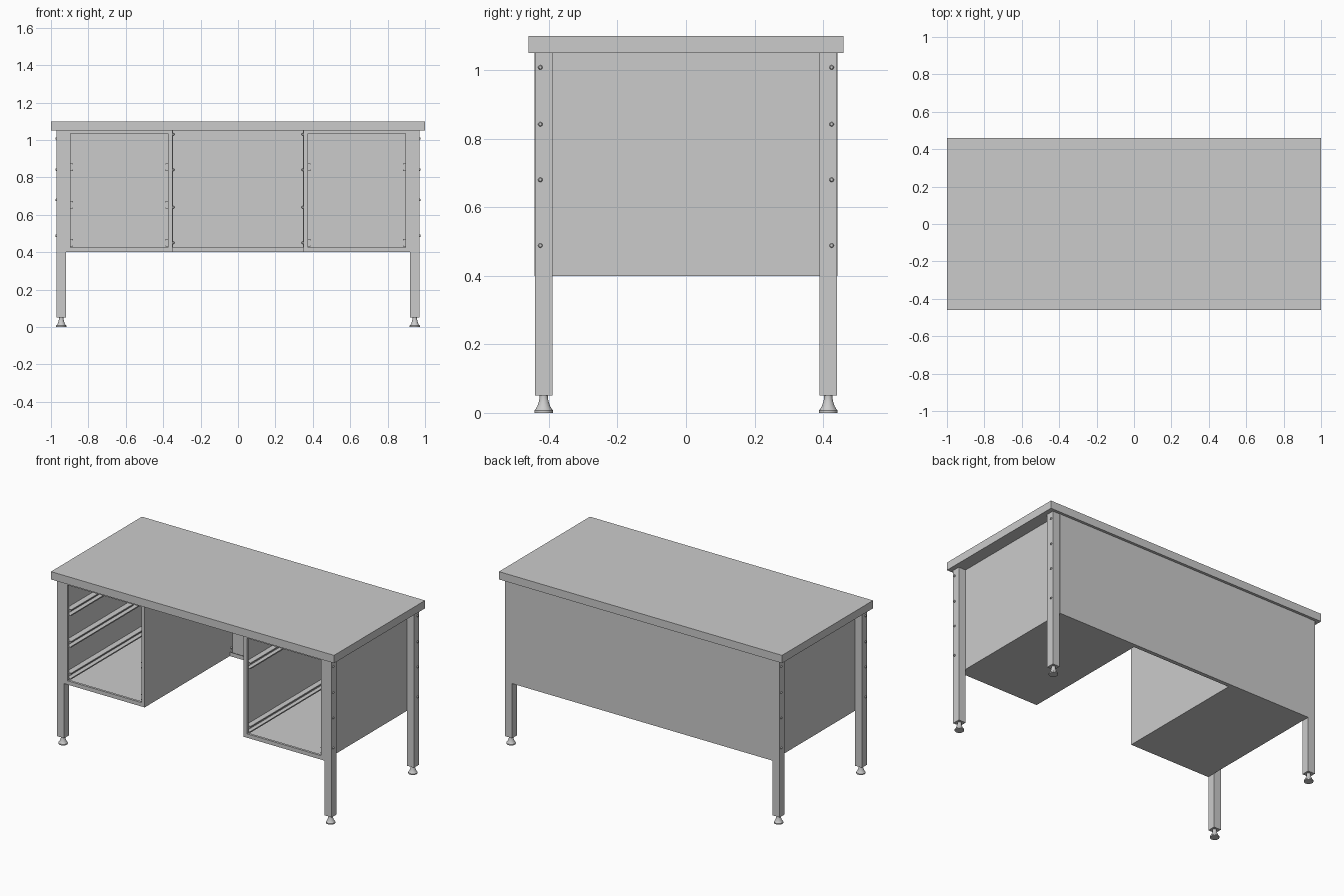
import bpy, bmesh, math
from mathutils import Matrix, Vector

if "Cube" in bpy.data.objects:
    bpy.data.objects.remove(bpy.data.objects["Cube"])


def finish(name, bm, smooth=False):
    bmesh.ops.recalc_face_normals(bm, faces=bm.faces[:])
    me = bpy.data.meshes.new(name)
    bm.to_mesh(me)
    bm.free()
    ob = bpy.data.objects.new(name, me)
    bpy.context.scene.collection.objects.link(ob)
    if smooth:
        bpy.ops.object.select_all(action='DESELECT')
        ob.select_set(True)
        bpy.context.view_layer.objects.active = ob
        bpy.ops.object.shade_smooth_by_angle(angle=math.radians(35))
    return ob


def boxes(name, *specs):
    """One object made of boxes given as (x0, x1, y0, y1, z0, z1)."""
    bm = bmesh.new()
    for x0, x1, y0, y1, z0, z1 in specs:
        size = (abs(x1 - x0), abs(y1 - y0), abs(z1 - z0))
        mid = ((x0 + x1) / 2, (y0 + y1) / 2, (z0 + z1) / 2)
        bmesh.ops.create_cube(bm, size=1, matrix=Matrix.Translation(mid) @ Matrix.Diagonal((*size, 1)))
    return finish(name, bm)


def lathe(name, profile, matrix, steps=24):
    """Spin an (r, z) profile around z, then place it."""
    bm = bmesh.new()
    verts = [bm.verts.new((r, 0, z)) for r, z in profile]
    edges = [bm.edges.new(p) for p in zip(verts, verts[1:])]
    bmesh.ops.spin(bm, geom=verts + edges, axis=(0, 0, 1), cent=(0, 0, 0),
                   angle=math.tau, steps=steps)
    bmesh.ops.remove_doubles(bm, verts=bm.verts[:], dist=1e-5)
    bm.transform(matrix)
    return finish(name, bm, smooth=True)


T = 0.003                 # sheet thickness
YF, YB = -0.442, 0.442    # front and back of the cabinets
Z0, Z1 = 0.40, 1.05       # bottom and top of the cabinets

FOOT = [(0, 0), (0.027, 0), (0.027, 0.007), (0.024, 0.010), (0.018, 0.021),
        (0.014, 0.034), (0.012, 0.044), (0.012, 0.052)]
BOLT = [(0.0065, -0.001), (0.0065, 0.003), (0.0045, 0.006), (0, 0.007)]

# Table top
boxes("table_top", (-1, 1, -0.459, 0.459, Z1, 1.10))

for s, side in ((-1, "left"), (1, "right")):
    # Legs with levelling feet and bolts
    for t, end in ((-1, "front"), (1, "back")):
        boxes(f"{end}_{side}_leg", (s * 0.92, s * 0.97, t * 0.39, t * 0.44, 0.05, Z1))
        lathe(f"{end}_{side}_foot", FOOT, Matrix.Translation((s * 0.945, t * 0.415, 0)))
        for z in (0.488, 0.68, 0.842, 1.008):
            lathe(f"{end}_{side}_leg_bolt", BOLT,
                  Matrix.Translation((s * 0.97, t * 0.425, z)) @ Matrix.Rotation(s * math.pi / 2, 4, 'Y'), 12)

    # Cabinet shell: outer wall, inner wall, floor, back
    xo, xi = s * 0.92, s * 0.35
    boxes(f"{side}_cabinet_shell",
          (xo, xo - s * T, YF, YB, Z0, Z1),
          (xi, xi + s * T, YF, YB, Z0, Z1),
          (xo, xi, YF, YB, Z0, Z0 + T),
          (xo, xi, YB - T, YB, Z0, Z1))

    # Folded front frame with short returns
    fo, fi, fb, ft = s * 0.895, s * 0.373, 0.425, 1.035
    yr = YF + 0.015
    boxes(f"{side}_cabinet_front_frame",
          (xo, fo, YF, YF + T, Z0, Z1), (fi, xi, YF, YF + T, Z0, Z1),
          (fo, fi, YF, YF + T, Z0, fb), (fo, fi, YF, YF + T, ft, Z1),
          (fo, fo + s * T, YF, yr, fb, ft), (fi, fi - s * T, YF, yr, fb, ft),
          (fo, fi, YF, yr, fb - T, fb), (fo, fi, YF, yr, ft, ft + T))

    # C-shaped drawer runners on both walls
    for z in ((0.45, 0.653, 0.855) if s < 0 else (0.45, 0.855)):
        for wall, tip in ((xo - s * T, s * 0.881), (xi + s * T, s * 0.387)):
            step = T if tip > wall else -T
            boxes(f"{side}_drawer_runner",
                  (wall, wall + step, -0.425, 0.42, z - 0.02, z + 0.02),
                  (wall, tip, -0.425, 0.42, z - 0.02, z - 0.02 + T),
                  (wall, tip, -0.425, 0.42, z + 0.02 - T, z + 0.02),
                  (tip - step, tip, -0.425, 0.42, z - 0.02, z - 0.013),
                  (tip - step, tip, -0.425, 0.42, z + 0.013, z + 0.02))

    # Rivets fixing the back panel to the cabinet
    for z in (0.45, 0.64, 0.84, 1.03):
        lathe("back_panel_rivet", BOLT,
              Matrix.Translation((s * (0.35 - T), 0.428, z)) @ Matrix.Rotation(-s * math.pi / 2, 4, 'Y'), 12)

# Knee-space back panel with folded side flanges and bottom lip
boxes("knee_back_panel",
      (-0.35, 0.35, YB - T, YB, Z0, Z1),
      (-0.35, -0.35 + T, 0.417, YB, Z0, Z1),
      (0.35 - T, 0.35, 0.417, YB, Z0, Z1),
      (-0.35, 0.35, 0.417, YB, Z0, Z0 + T),
      (-0.35, 0.35, 0.417, 0.417 + T, Z0, 0.425))
